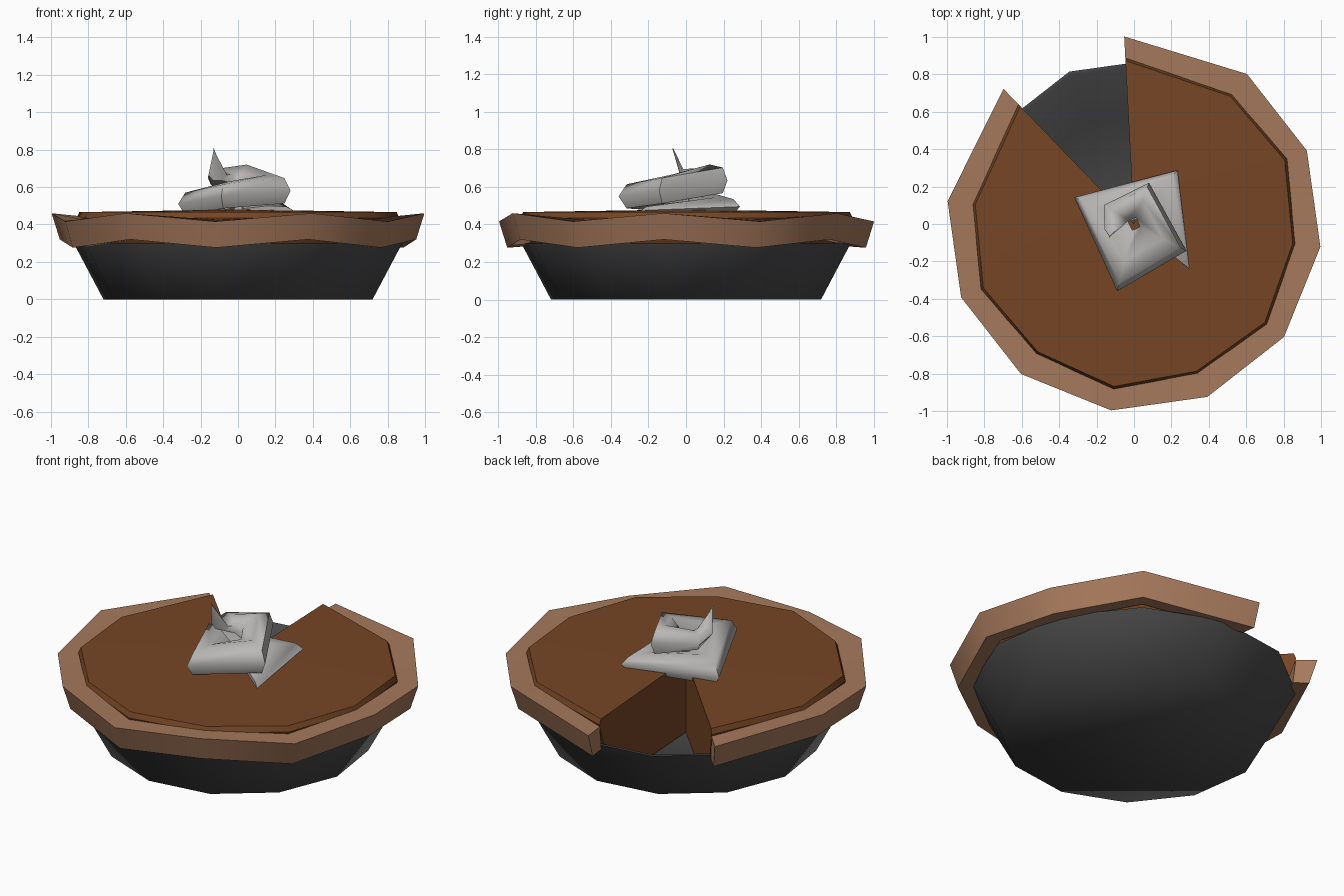
import bpy
import bmesh
from math import radians, sin, cos

cube = bpy.data.objects.get("Cube")
if cube:
    bpy.data.objects.remove(cube)


def material(name, rgb):
    m = bpy.data.materials.new(name)
    m.use_nodes = True
    m.diffuse_color = (*rgb, 1)
    m.node_tree.nodes["Principled BSDF"].inputs["Base Color"].default_value = (*rgb, 1)
    return m


def polar(angle, radius, z):
    a = radians(angle)
    return (radius * cos(a), radius * sin(a), z)


def loft(name, rings, mat, smooth, wrap_rings=False, wrap_points=True, caps=True):
    """Skin a list of equally long rings with quads, optionally capping the ends."""
    bm = bmesh.new()
    rows = [[bm.verts.new(p) for p in ring] for ring in rings]
    n = len(rows[0])
    pairs = list(zip(rows, rows[1:]))
    if wrap_rings:
        pairs.append((rows[-1], rows[0]))
    for a, b in pairs:
        for i in range(n if wrap_points else n - 1):
            j = (i + 1) % n
            bm.faces.new((a[i], a[j], b[j], b[i]))
    if caps:
        bm.faces.new(rows[0])
        bm.faces.new(rows[-1])
    bmesh.ops.remove_doubles(bm, verts=bm.verts, dist=0.0001)
    bmesh.ops.recalc_face_normals(bm, faces=bm.faces)
    mesh = bpy.data.meshes.new(name)
    bm.to_mesh(mesh)
    bm.free()
    mesh.materials.append(mat)
    obj = bpy.data.objects.new(name, mesh)
    bpy.context.collection.objects.link(obj)
    bpy.ops.object.select_all(action='DESELECT')
    obj.select_set(True)
    bpy.context.view_layer.objects.active = obj
    bpy.ops.object.shade_smooth_by_angle(angle=radians(smooth))
    return obj


pan_grey = material("dark pan grey", (0.07, 0.07, 0.07))
crust_tan = material("baked crust tan", (0.38, 0.19, 0.105))
filling_brown = material("filling brown", (0.18, 0.06, 0.018))
cream_white = material("cream grey white", (0.49, 0.48, 0.47))

# Pan: twelve-sided dish, outside wall, thin rim, inside wall and floor
pan_profile = [(0.725, 0), (0.885, 0.30), (0.865, 0.30), (0.6, 0.035)]
loft("pan", [[polar(23 + 30 * k, r, z) for k in range(12)] for r, z in pan_profile],
     pan_grey, 70)

# Stations round the pie, leaving a missing slice between the first and last
stations = [93] + [53 - 30 * k for k in range(9)] + [-226]
wavy = [(a, 0.022 if i % 2 and i < 10 else -0.022) for i, a in enumerate(stations)]

# Crust: wavy rim with a four-sided section
crust_rings = []
for a, w in wavy:
    inner = 0.877 - w * 0.45
    crust_rings.append([polar(a, 1.004, 0.438 + w), polar(a, 0.96, 0.298 + w),
                        polar(a, 0.87, 0.305 + w), polar(a, inner, 0.435 + w * 0.5)])
loft("crust", crust_rings, crust_tan, 40)

# Filling: wedge sections from the centre out, following the inside of the pan
filling_rings = []
for a, w in wavy:
    edge = 0.879 - w * 0.45
    filling_rings.append([(0, 0, 0.04), polar(a, 0.58, 0.04), polar(a, 0.845, 0.30),
                          polar(a, edge, 0.435), polar(a, edge - 0.014, 0.466),
                          (0, 0, 0.48)])
loft("filling", filling_rings, filling_brown, 35)

# Cream: square spiral of one tapering ribbon: angle, outer radius, mid height, half height
swirl = [(-39, 0.38, 0.475, 0.025), (51, 0.37, 0.495, 0.05), (156, 0.35, 0.51, 0.075),
         (256, 0.37, 0.55, 0.08), (333, 0.315, 0.58, 0.085), (430, 0.235, 0.635, 0.085),
         (508, 0.19, 0.65, 0.05)]
cream_rings = []
for a, r, z, h in swirl:
    inside = 0.035
    span = r - inside
    section = [(0, 0), (-0.13, 0.8), (-0.5, 1), (-1, 0.4), (-1, -0.6), (-0.13, -0.8)]
    cream_rings.append([polar(a, r + u * span, z + v * h) for u, v in section])
# Last turn narrows and flicks up into a point
cream_rings.append([polar(190, 0.11 + 0.05 * cos(radians(60 * k)),
                          0.665 + 0.035 * sin(radians(60 * k))) for k in range(6)])
cream_rings.append([(-0.13 + 0.003 * cos(radians(60 * k)),
                     -0.07 + 0.003 * sin(radians(60 * k)), 0.805) for k in range(6)])
loft("cream_swirl", cream_rings, cream_white, 60)
